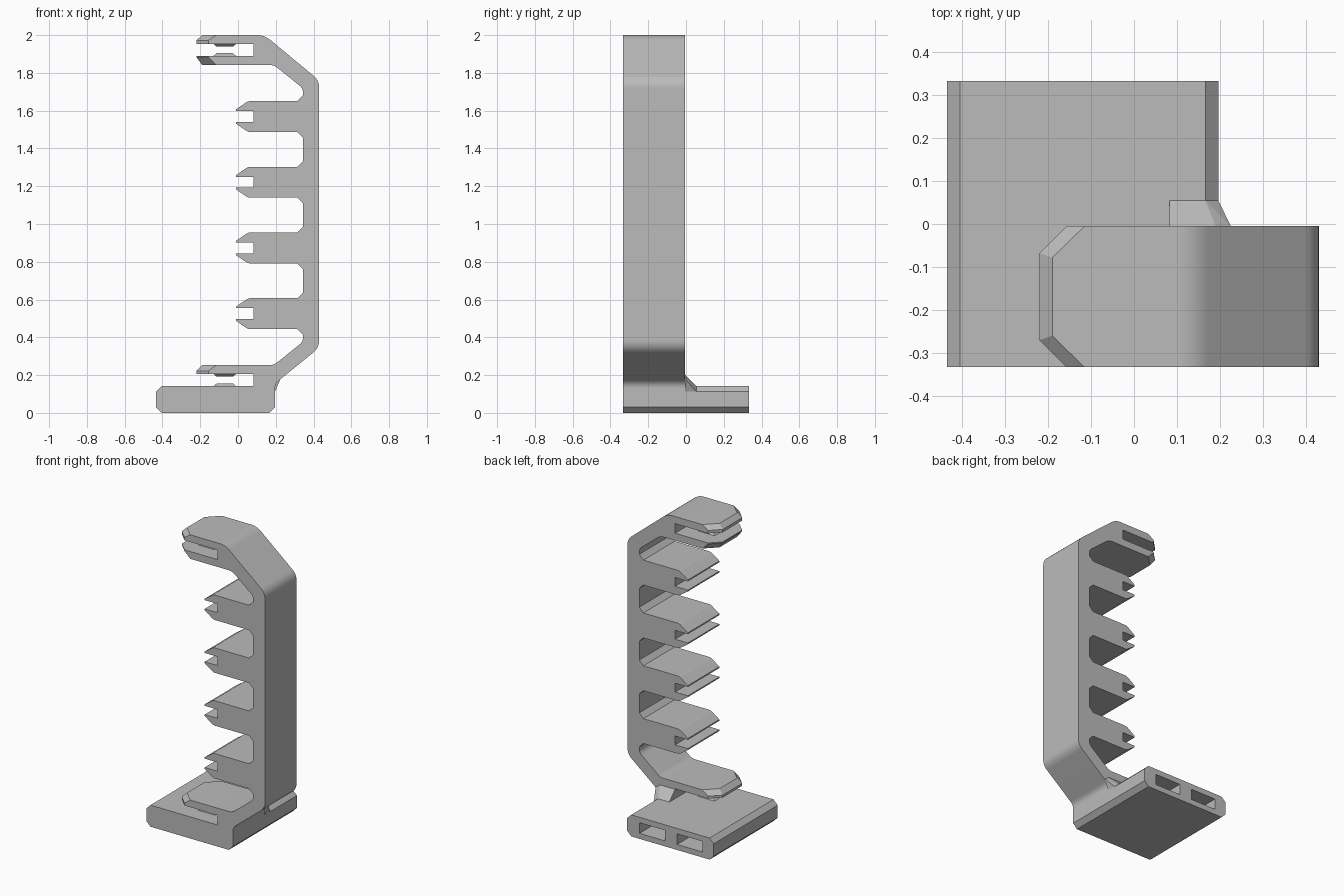
import bpy, bmesh
from mathutils import Vector

if "Cube" in bpy.data.objects:
    bpy.data.objects.remove(bpy.data.objects["Cube"], do_unlink=True)

GREY = (0.5, 0.5, 0.5, 1)
mat = bpy.data.materials.new("plain_grey")
mat.use_nodes = True
mat.diffuse_color = GREY
mat.node_tree.nodes["Principled BSDF"].inputs["Base Color"].default_value = GREY

FRONT, MID, BACK = -0.333, -0.005, 0.333
SLOT_X, TIP_X, INNER_X, OUTER_X = 0.083, -0.01, 0.344, 0.43


def finish(name, bm):
    bmesh.ops.recalc_face_normals(bm, faces=bm.faces)
    mesh = bpy.data.meshes.new(name)
    bm.to_mesh(mesh)
    bm.free()
    mesh.materials.append(mat)
    ob = bpy.data.objects.new(name, mesh)
    bpy.context.collection.objects.link(ob)
    return ob


def loft(name, lower, upper):
    """Solid between two matching outlines."""
    bm = bmesh.new()
    rings = [[bm.verts.new(p) for p in ring] for ring in (lower, upper)]
    for ring in rings:
        bm.faces.new(ring)
    n = len(lower)
    for i in range(n):
        j = (i + 1) % n
        bm.faces.new((rings[0][i], rings[0][j], rings[1][j], rings[1][i]))
    return finish(name, bm)


def prism(name, profile, y0, y1):
    return loft(name, [(x, y0, z) for x, z in profile], [(x, y1, z) for x, z in profile])


def rounded(prev, corner, nxt, cut, steps=6):
    """Round a profile corner, starting at distance cut from it."""
    p, c, n = Vector(prev), Vector(corner), Vector(nxt)
    a, b = c + (p - c).normalized() * cut, c + (n - c).normalized() * cut
    return [tuple(a.lerp(c, t).lerp(c.lerp(b, t), t)) for t in (i / steps for i in range(steps + 1))]


def box(name, x0, x1, y0, y1, z0, z1):
    return prism(name, [(x0, z0), (x1, z0), (x1, z1), (x0, z1)], y0, y1)


def activate(ob):
    bpy.ops.object.select_all(action="DESELECT")
    ob.select_set(True)
    bpy.context.view_layer.objects.active = ob


# Base plate with chamfered long edges
c = 0.03
x0, x1, h = -0.435, 0.196, 0.142
base = prism("base_plate", [(x0 + c, 0), (x1 - c, 0), (x1, c), (x1, h - c),
                            (x1 - c, h), (x0 + c, h), (x0, h - c), (x0, c)], FRONT, BACK)

# Two blind pockets in the back of the base
for left in (-0.353, -0.079):
    cutter = box("pocket_cutter", left, left + 0.185, -0.17, 0.4, 0.036, 0.106)
    cutter.hide_render = True
    mod = base.modifiers.new("pocket", "BOOLEAN")
    mod.object, mod.operation, mod.solver = cutter, "DIFFERENCE", "EXACT"
    activate(base)
    bpy.ops.object.modifier_apply(modifier=mod.name)
    bpy.data.objects.remove(cutter, do_unlink=True)

# Spine outline: outer side going up
foot, knee = (x1, 0.155), (OUTER_X, 0.345)
shoulder, crown, top_end = (OUTER_X, 1.76), (0.14, 2.0), (0, 2.0)
outline = [(SLOT_X, h), (x1 - c, h), (x1, h - c)]
outline += rounded((x1, 0.1), foot, knee, 0.025)
outline += rounded(foot, knee, shoulder, 0.04)
outline += rounded(knee, shoulder, crown, 0.04)
outline += rounded(shoulder, crown, top_end, 0.04)

# Upper clip slot
outline += [top_end, (0, 1.953), (SLOT_X, 1.953), (SLOT_X, 1.89), (0, 1.89), (0, 1.842)]
outline += rounded((0, 1.842), (0.19, 1.842), (INNER_X, 1.718), 0.025)
outline += rounded((0.19, 1.842), (INNER_X, 1.718), (INNER_X, 1.6), 0.022)

# Four slotted teeth, from top to bottom
for i in range(4):
    t = 1.651 - 0.348 * i
    b = t - 0.164
    outline += [(INNER_X, t + c), (INNER_X - c, t), (0.06, t), (0.045, t - 0.006),
                (TIP_X, t - 0.044), (TIP_X, t - 0.053), (SLOT_X, t - 0.053),
                (SLOT_X, t - 0.111), (TIP_X, t - 0.111), (TIP_X, t - 0.12),
                (0.045, b + 0.006), (0.06, b), (INNER_X - c, b), (INNER_X, b - c)]

# Lower clip arm
outline += rounded((INNER_X, 0.5), (INNER_X, 0.377), (0.19, 0.253), 0.022)
outline += rounded((INNER_X, 0.377), (0.19, 0.253), (0, 0.253), 0.025)
outline += [(0, 0.253), (0, 0.206), (SLOT_X, 0.206)]
spine = prism("toothed_spine", outline, FRONT, MID)
activate(spine)
bpy.ops.object.shade_smooth_by_angle(angle=0.4)
weighted = spine.modifiers.new("even_shading", "WEIGHTED_NORMAL")
weighted.keep_sharp = True


# Clip tips with clipped corners and a sloped rim
def tip_outline(corner, end, inset):
    return [(0, FRONT), (corner, FRONT), (end, FRONT + inset),
            (end, MID - inset), (corner, MID), (0, MID)]


wide, narrow = tip_outline(-0.157, -0.22, 0.063), tip_outline(-0.115, -0.19, 0.073)
for name, flat, rim, face in (("lower_clip_tip", 0.206, 0.222, 0.253),
                              ("upper_clip_top_tip", 1.953, 1.972, 2.0),
                              ("upper_clip_bottom_tip", 1.89, 1.883, 1.842)):
    bm = bmesh.new()
    rings = [[bm.verts.new((x, y, z)) for x, y in ring]
             for ring, z in ((wide, flat), (wide, rim), (narrow, face))]
    bm.faces.new(rings[0])
    bm.faces.new(rings[2])
    for lo, hi in zip(rings, rings[1:]):
        for i in range(6):
            j = (i + 1) % 6
            bm.faces.new((lo[i], lo[j], hi[j], hi[i]))
    finish(name, bm)


# Small gripping nubs facing each other inside the clips
def square(r, z):
    return [(-0.07 + sx * r, -0.17 + sy * r, z) for sx, sy in ((-1, -1), (1, -1), (1, 1), (-1, 1))]


for name, z, d in (("base_nub", h, 1), ("lower_clip_nub", 0.206, -1),
                   ("upper_clip_bottom_nub", 1.89, 1), ("upper_clip_top_nub", 1.953, -1)):
    loft(name, square(0.06, z), square(0.043, z + 0.014 * d))

# Sloped gusset behind the spine foot
bm = bmesh.new()
for p in ((SLOT_X, MID, 0.203), (0.19, MID, 0.203), (0.225, MID, 0.18), (x1, MID, h - c),
          (SLOT_X, MID, 0.12), (SLOT_X, 0.055, h), (x1 - c, 0.055, h),
          (x1, 0.055, h - c), (SLOT_X, 0.055, 0.12)):
    bm.verts.new(p)
bmesh.ops.convex_hull(bm, input=bm.verts)
finish("foot_gusset", bm)
